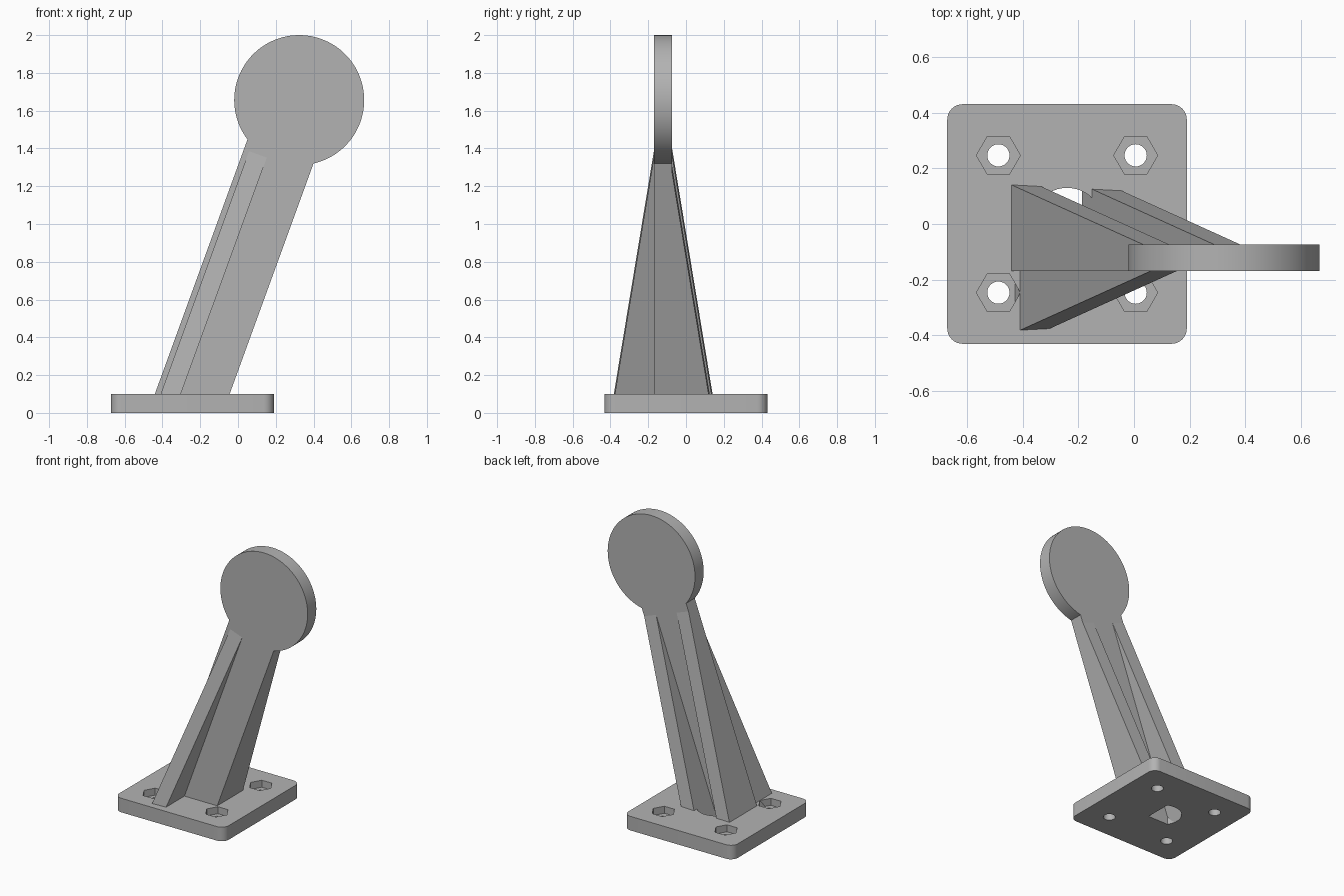
import bpy, bmesh
from math import sin, cos, pi, radians, sqrt
from mathutils import Matrix, Vector

cube = bpy.data.objects.get("Cube")
if cube:
    bpy.data.objects.remove(cube, do_unlink=True)

grey = bpy.data.materials.new("plain_grey")
grey.use_nodes = True
grey.diffuse_color = (0.45, 0.45, 0.45, 1)
grey.node_tree.nodes["Principled BSDF"].inputs["Base Color"].default_value = grey.diffuse_color

# Frames: the arm leans from the base centre to the disc centre
TILT = radians(20)
HEAD = Vector((0.324, 0, 1.656))
ACROSS = Vector((cos(TILT), 0, -sin(TILT)))
ALONG = Vector((sin(TILT), 0, cos(TILT)))
FRONT = Vector((0, -1, 0))
BASE_X = -0.241


def frame(origin, a, b, c):
    m = Matrix((a, b, c)).transposed().to_4x4()
    m.translation = origin
    return m


FACE = frame(HEAD, ACROSS, ALONG, FRONT)     # outlines seen from the front
SIDE = frame(HEAD, ALONG, FRONT, ACROSS)     # outlines seen from the side
FLAT = Matrix.Translation((BASE_X, 0, 0))    # outlines seen from the top


def ellipse(x, y, rx, ry=None, n=48, start=0.0, sweep=2 * pi):
    ry = ry or rx
    count = n if sweep == 2 * pi else n + 1
    return [(x + rx * cos(start + sweep * i / n), y + ry * sin(start + sweep * i / n))
            for i in range(count)]


def prism(name, outline, low, high, matrix, trim=False):
    """Extrude an outline, and optionally trim it at the ground."""
    bm = bmesh.new()
    face = bm.faces.new([bm.verts.new((x, y, low)) for x, y in outline])
    top = bmesh.ops.extrude_face_region(bm, geom=[face])["geom"]
    bmesh.ops.translate(bm, vec=(0, 0, high - low),
                        verts=[v for v in top if isinstance(v, bmesh.types.BMVert)])
    bm.transform(matrix)
    if trim:
        bmesh.ops.bisect_plane(bm, geom=bm.verts[:] + bm.edges[:] + bm.faces[:],
                               plane_co=(0, 0, 0), plane_no=(0, 0, -1), clear_outer=True)
        bmesh.ops.holes_fill(bm, edges=[e for e in bm.edges if e.is_boundary])
    bmesh.ops.recalc_face_normals(bm, faces=bm.faces[:])
    mesh = bpy.data.meshes.new(name)
    bm.to_mesh(mesh)
    bm.free()
    mesh.materials.append(grey)
    obj = bpy.data.objects.new(name, mesh)
    bpy.context.collection.objects.link(obj)
    return obj


def finish(obj, cutters):
    """Cut the holes, drop the cutters and smooth the round walls."""
    for o in bpy.context.selected_objects:
        o.select_set(False)
    bpy.context.view_layer.objects.active = obj
    obj.select_set(True)
    for cutter in cutters:
        cutter.hide_render = True
        mod = obj.modifiers.new("hole", 'BOOLEAN')
        mod.operation, mod.solver, mod.object = 'DIFFERENCE', 'EXACT', cutter
        bpy.ops.object.modifier_apply(modifier=mod.name)
        bpy.data.objects.remove(cutter, do_unlink=True)
    bpy.ops.object.shade_smooth_by_angle(angle=radians(30))


# Base plate with rounded corners, a central hole and four nut pockets
half, corner, thick, bolt = 0.431, 0.055, 0.1, 0.247
outline = []
for i, (sx, sy) in enumerate([(1, 1), (-1, 1), (-1, -1), (1, -1)]):
    outline += ellipse(sx * (half - corner), sy * (half - corner), corner,
                       n=8, start=i * pi / 2, sweep=pi / 2)
base = prism("base_plate", outline, 0, thick, FLAT)
cutters = [prism("centre_cutter", ellipse(0, 0, 0.13), -0.1, 0.2, FLAT)]
for x in (-bolt, bolt):
    for y in (-bolt, bolt):
        cutters.append(prism("bolt_cutter", ellipse(x, y, 0.04, n=32), -0.1, 0.2, FLAT))
        cutters.append(prism("nut_cutter", ellipse(x, y, 0.079, n=6), 0.05, 0.2, FLAT))
finish(base, cutters)

# Leaning arm that ends in a round mounting disc
width, radius, back, front = 0.186, 0.344, 0.073, 0.17
foot = -1.95
low_angle = -pi / 2 + pi / 2 - (pi / 2 - 0)  # straight down the arm
from math import asin
gap = asin(width / radius)
outline = [(-width, foot), (width, foot)]
outline += ellipse(0, 0, radius, n=96, start=low_angle + gap, sweep=2 * pi - 2 * gap)
arm = prism("arm_and_disc", outline, back, front, FACE, trim=True)
holes = [ellipse(0, 0, 0.066)]
for sign in (-1, 1):
    holes.append(ellipse(sign * 0.222, 0, 0.064, 0.0985))
    holes.append(ellipse(0, sign * 0.222, 0.0985, 0.064))
    holes.append(ellipse(sign * 0.166, sign * 0.166, 0.04, n=32))
    holes.append(ellipse(-sign * 0.14, sign * 0.14, 0.04, n=32))
finish(arm, [prism("disc_cutter", h, 0, 0.3, FACE) for h in holes])

# Tapered ribs: two behind the arm, one in front, each with a cross hole
rib_top, taper, rib_thick = -0.345, 0.155, 0.1
depth = taper * (rib_top - foot)
ribs = [("back_rib_right", -width, back, -1, 0.018),
        ("back_rib_left", width - rib_thick, back, -1, 0.018),
        ("front_rib", -0.157, front, 1, 0.225)]
for name, start, surface, way, hole in ribs:
    wedge = [(foot, surface), (rib_top, surface), (foot, surface + way * depth)]
    rib = prism(name, wedge, start, start + rib_thick, SIDE, trim=True)
    finish(rib, [prism("rib_cutter", ellipse(-1.326, hole, 0.053), -0.4, 0.4, SIDE)])
